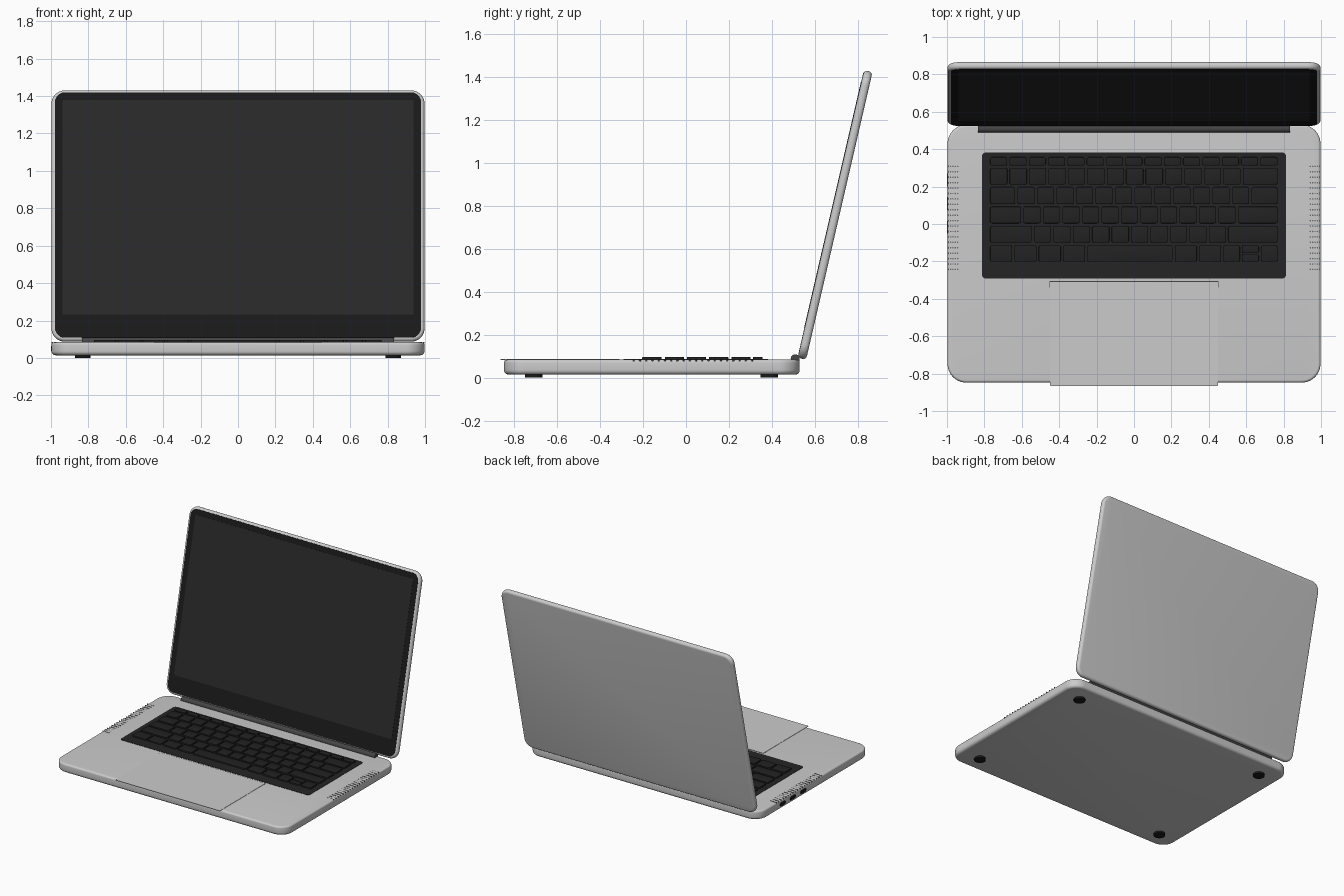
import bpy, bmesh, math
from mathutils import Matrix, Vector

if "Cube" in bpy.data.objects:
    bpy.data.objects.remove(bpy.data.objects["Cube"])


def material(name, v):
    m = bpy.data.materials.new(name)
    m.diffuse_color = (v, v, v * 1.05, 1)
    m.use_nodes = True
    m.node_tree.nodes["Principled BSDF"].inputs["Base Color"].default_value = m.diffuse_color
    return m


BLACK = material("black", 0.010)
DARK = material("dark", 0.018)
KEY = material("key_black", 0.016)
GLASS = material("display_dark", 0.022)
HINGE = material("hinge_dark", 0.06)
HOLE = material("grille_dark", 0.15)


def outline(w, d, r, seg):
    """Rounded rectangle, counter-clockwise."""
    pts = []
    for k, (sx, sy) in enumerate([(1, 1), (-1, 1), (-1, -1), (1, -1)]):
        for i in range(seg + 1):
            a = math.radians(90 * k + 90 * i / seg)
            pts.append((sx * (w / 2 - r) + r * math.cos(a), sy * (d / 2 - r) + r * math.sin(a)))
    return pts


def add_slab(bm, x0, x1, y0, y1, z0, z1, r, bot=0.0, top=0.0, seg=8, eseg=5):
    """Rounded slab with rounded bottom and top edges, as stacked rings."""
    prof = []
    if bot:
        for i in range(eseg + 1):
            a = math.pi / 2 * i / eseg
            prof.append((bot * (1 - math.sin(a)), z0 + bot * (1 - math.cos(a))))
    else:
        prof.append((0, z0))
    if top:
        for i in range(eseg + 1):
            a = math.pi / 2 * i / eseg
            prof.append((top * (1 - math.cos(a)), z1 - top * (1 - math.sin(a))))
    else:
        prof.append((0, z1))
    cx, cy = (x0 + x1) / 2, (y0 + y1) / 2
    rings = []
    for inset, z in prof:
        pts = outline(x1 - x0 - 2 * inset, y1 - y0 - 2 * inset, max(r - inset, 0.0005), seg)
        rings.append([bm.verts.new((cx + x, cy + y, z)) for x, y in pts])
    n = len(rings[0])
    for a, b in zip(rings, rings[1:]):
        for i in range(n):
            j = (i + 1) % n
            bm.faces.new((a[i], a[j], b[j], b[i]))
    bm.faces.new(rings[0][::-1])
    bm.faces.new(rings[-1])


def add_cyl(bm, loc, r, depth, seg, axis=None):
    m = Matrix.Translation(loc)
    if axis == "X":
        m = m @ Matrix.Rotation(math.pi / 2, 4, "Y")
    bmesh.ops.create_cone(bm, cap_ends=True, segments=seg, radius1=r, radius2=r, depth=depth, matrix=m)


def finish(name, bm, mat=None, matrix=None):
    me = bpy.data.meshes.new(name)
    bm.to_mesh(me)
    bm.free()
    ob = bpy.data.objects.new(name, me)
    bpy.context.collection.objects.link(ob)
    if mat:
        me.materials.append(mat)
    if matrix:
        ob.matrix_world = matrix
    bpy.ops.object.select_all(action="DESELECT")
    ob.select_set(True)
    bpy.context.view_layer.objects.active = ob
    bpy.ops.object.shade_smooth_by_angle(angle=math.radians(35))
    return ob


def slab(name, *args, mat=None, matrix=None, **kw):
    bm = bmesh.new()
    add_slab(bm, *args, **kw)
    return finish(name, bm, mat, matrix)


# Base body, keyboard well and trackpad
slab("base", -0.997, 0.997, -0.848, 0.53, 0.014, 0.084, 0.1, bot=0.022, top=0.014, seg=12)
slab("keyboard_well", -0.813, 0.813, -0.292, 0.383, 0.07, 0.0862, 0.022, mat=DARK)
slab("trackpad_gap", -0.452, 0.452, -0.34, -0.304, 0.07, 0.0848, 0.002, seg=1, mat=HINGE)
slab("trackpad", -0.449, 0.449, -0.865, -0.309, 0.0825, 0.0862, 0.002, seg=2)

# Key rows: top y, bottom y, relative key widths
rows = [
    (0.357, 0.312, [1] * 15),
    (0.300, 0.211, [1] * 13 + [1.9]),
    (0.197, 0.107, [1.4] + [1] * 12 + [1.45]),
    (0.093, 0.004, [1.7] + [1] * 11 + [2.15]),
    (-0.010, -0.099, [2.25] + [1] * 10 + [2.65]),
    (-0.114, -0.204, [1.25] * 4 + [4.5] + [1.25] * 2 + [0.96, -0.98, 0.96]),
]
X0, X1, GAP = -0.775, 0.773, 0.012
for n, (yt, yb, widths) in enumerate(rows):
    bm = bmesh.new()
    unit = (X1 - X0) / sum(abs(w) for w in widths)
    x = X0
    for w in widths:
        e = x + abs(w) * unit
        spans = [(yb, yt)]
        if w < 0:  # split up/down pair
            mid = (yb + yt) / 2
            spans = [(yb, mid - 0.003), (mid + 0.003, yt)]
        for a, b in spans:
            add_slab(bm, x + GAP / 2, e - GAP / 2, a, b, 0.084, 0.097, 0.01, top=0.003, seg=4, eseg=2)
        x = e
    finish(f"key_row_{n + 1}", bm, KEY)

# Speaker grilles: small dots on both sides
for side, s in (("left", -1), ("right", 1)):
    bm = bmesh.new()
    for i in range(20):
        for j in range(5):
            add_cyl(bm, (s * (0.943 + 0.0125 * j), -0.243 + 0.029 * i, 0.081), 0.0042, 0.0094, 8)
    finish(f"speaker_grille_{side}", bm, HOLE)

# Ports on the left side
for n, y in enumerate((0.235, 0.11, -0.017)):
    m = Matrix.Translation((-0.993, y, 0.05)) @ Matrix.Rotation(-math.pi / 2, 4, "Y")
    slab(f"port_{n + 1}", -0.014, 0.014, -0.034, 0.034, -0.007, 0.007, 0.012, seg=5, mat=BLACK, matrix=m)

# Feet
bm = bmesh.new()
for sx in (-1, 1):
    for y in (-0.71, 0.388):
        add_cyl(bm, (sx * 0.83, y, 0.01), 0.041, 0.02, 32)
finish("feet", bm, BLACK)

# Hinge barrel
bm = bmesh.new()
add_cyl(bm, (0, 0.509, 0.088), 0.021, 1.67, 24, "X")
finish("hinge", bm, HINGE)

# Lid, tilted back: local y runs up the lid, local +z faces the user
lid = Matrix.Translation((0, 0.695, 0.7585)) @ Matrix.Rotation(math.radians(90 - 13), 4, "X")
slab("lid", -0.997, 0.997, -0.688, 0.688, -0.02, 0.02, 0.07, bot=0.018, top=0.018, seg=12, matrix=lid)
slab("screen_bezel", -0.979, 0.979, -0.672, 0.674, 0.01, 0.0212, 0.054, seg=10, mat=BLACK, matrix=lid)
slab("display", -0.937, 0.937, -0.545, 0.632, 0.012, 0.0224, 0.003, seg=2, mat=GLASS, matrix=lid)
